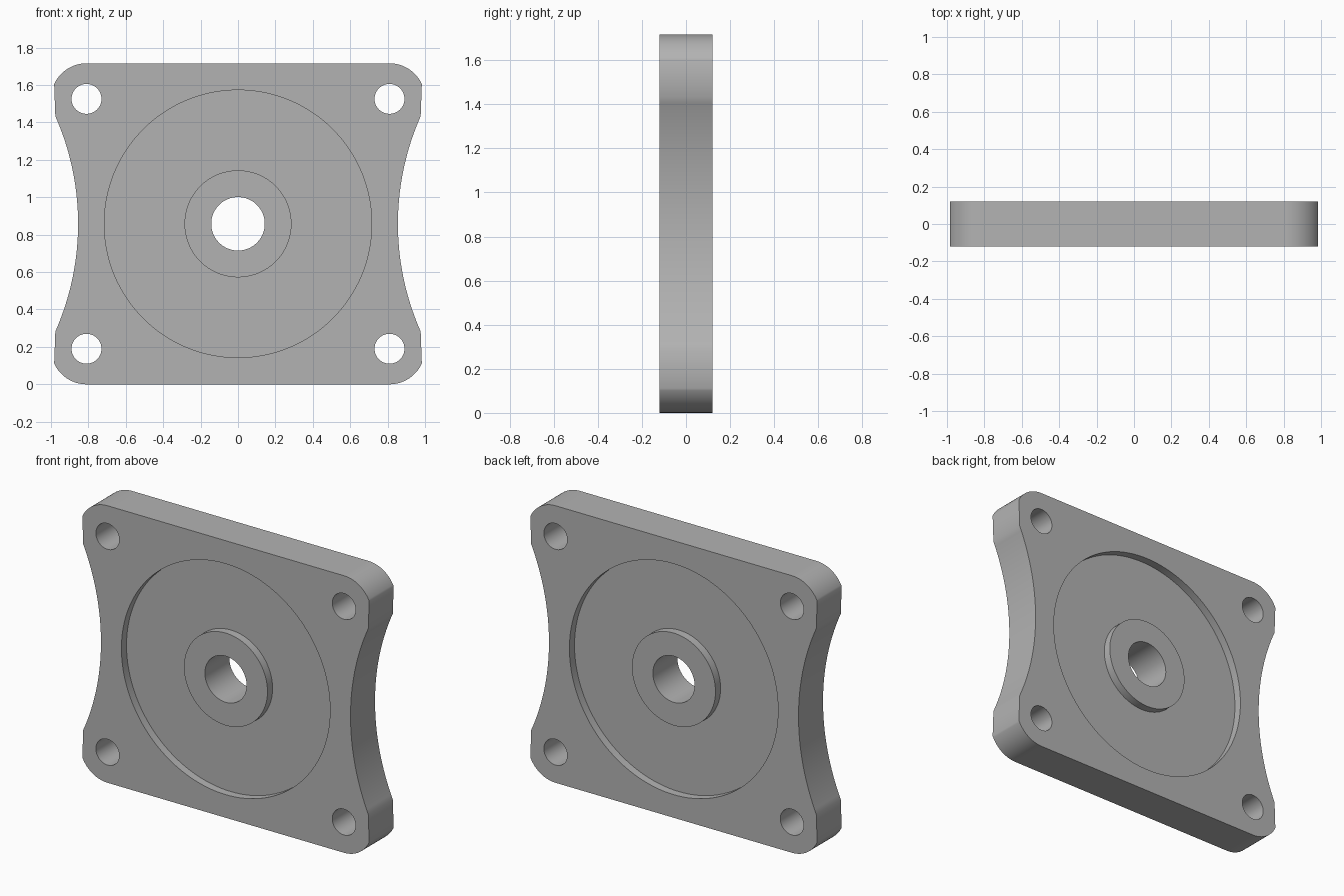
import bpy, bmesh
from math import pi, sin, cos, atan2, radians
from mathutils import Matrix, Vector

if "Cube" in bpy.data.objects:
    bpy.data.objects.remove(bpy.data.objects["Cube"])

# Main dimensions
MID_Z = 0.858
THICK = 0.24
DEPTH = 0.05
CORNER_X, CORNER_Z, CORNER_R = 0.81, 0.668, 0.19
WAIST = 0.855
RECESS_R, BOSS_R, BORE_R, BOLT_R = 0.715, 0.286, 0.143, 0.08


def make_object(name, bm):
    bmesh.ops.recalc_face_normals(bm, faces=bm.faces)
    mesh = bpy.data.meshes.new(name)
    bm.to_mesh(mesh)
    bm.free()
    obj = bpy.data.objects.new(name, mesh)
    bpy.context.collection.objects.link(obj)
    return obj


def outline():
    """Rounded corners joined by tangent concave sides, mirrored from a quarter."""
    gap = CORNER_X - WAIST
    side_r = (gap**2 + CORNER_Z**2 - CORNER_R**2) / (2 * (CORNER_R + gap))
    side_x = WAIST + side_r
    tangent = atan2(CORNER_Z, side_x - CORNER_X)
    n = 20
    quarter = []
    for i in range(n):
        a = pi - tangent * (i + 0.5) / n
        quarter.append((side_x + side_r * cos(a), side_r * sin(a)))
    for i in range(n + 1):
        a = tangent + (pi / 2 - tangent) * i / n
        quarter.append((CORNER_X + CORNER_R * cos(a), CORNER_Z + CORNER_R * sin(a)))
    half = quarter + [(-x, z) for x, z in reversed(quarter)]
    return half + [(-x, -z) for x, z in half]


# Plate body
bm = bmesh.new()
face = bm.faces.new([bm.verts.new((x, -THICK / 2, z + MID_Z)) for x, z in outline()])
solid = bmesh.ops.extrude_face_region(bm, geom=[face])
bmesh.ops.translate(bm, vec=(0, THICK, 0),
                    verts=[v for v in solid["geom"] if isinstance(v, bmesh.types.BMVert)])
plate = make_object("flange_plate", bm)

# Cutter: centre bore and four bolt holes
bm = bmesh.new()
holes = [(0, 0, BORE_R)]
holes += [(sx * CORNER_X, sz * CORNER_Z, BOLT_R) for sx in (-1, 1) for sz in (-1, 1)]
for x, z, r in holes:
    place = Matrix.Translation((x, 0, MID_Z + z)) @ Matrix.Rotation(pi / 2, 4, "X")
    bmesh.ops.create_cone(bm, cap_ends=True, segments=64, radius1=r, radius2=r,
                          depth=2 * THICK, matrix=place)

# Cutter: ring recess around the boss on both faces
for side in (-1, 1):
    inner_y, outer_y = side * (THICK / 2 - DEPTH), side * THICK
    profile = [(BOSS_R, inner_y), (RECESS_R, inner_y), (RECESS_R, outer_y), (BOSS_R, outer_y)]
    verts = [bm.verts.new((r, y, MID_Z)) for r, y in profile]
    edges = [bm.edges.new((verts[i - 1], verts[i])) for i in range(4)]
    bmesh.ops.spin(bm, geom=verts + edges, cent=Vector((0, 0, MID_Z)), axis=(0, 1, 0),
                   angle=2 * pi, steps=128)
bmesh.ops.remove_doubles(bm, verts=bm.verts, dist=0.0001)
cutter = make_object("hole_and_recess_cutter", bm)
cutter.hide_render = True

# Cut the plate and drop the cutter
cut = plate.modifiers.new("cut", "BOOLEAN")
cut.operation = "DIFFERENCE"
cut.solver = "EXACT"
cut.object = cutter
bpy.ops.object.select_all(action="DESELECT")
plate.select_set(True)
bpy.context.view_layer.objects.active = plate
bpy.ops.object.modifier_apply(modifier=cut.name)
bpy.data.objects.remove(cutter)

# Colour and shading
grey = bpy.data.materials.new("plain_grey")
grey.use_nodes = True
colour = (0.45, 0.45, 0.45, 1)
grey.diffuse_color = colour
grey.node_tree.nodes["Principled BSDF"].inputs["Base Color"].default_value = colour
plate.data.materials.clear()
plate.data.materials.append(grey)
bpy.ops.object.shade_smooth_by_angle(angle=radians(30))
